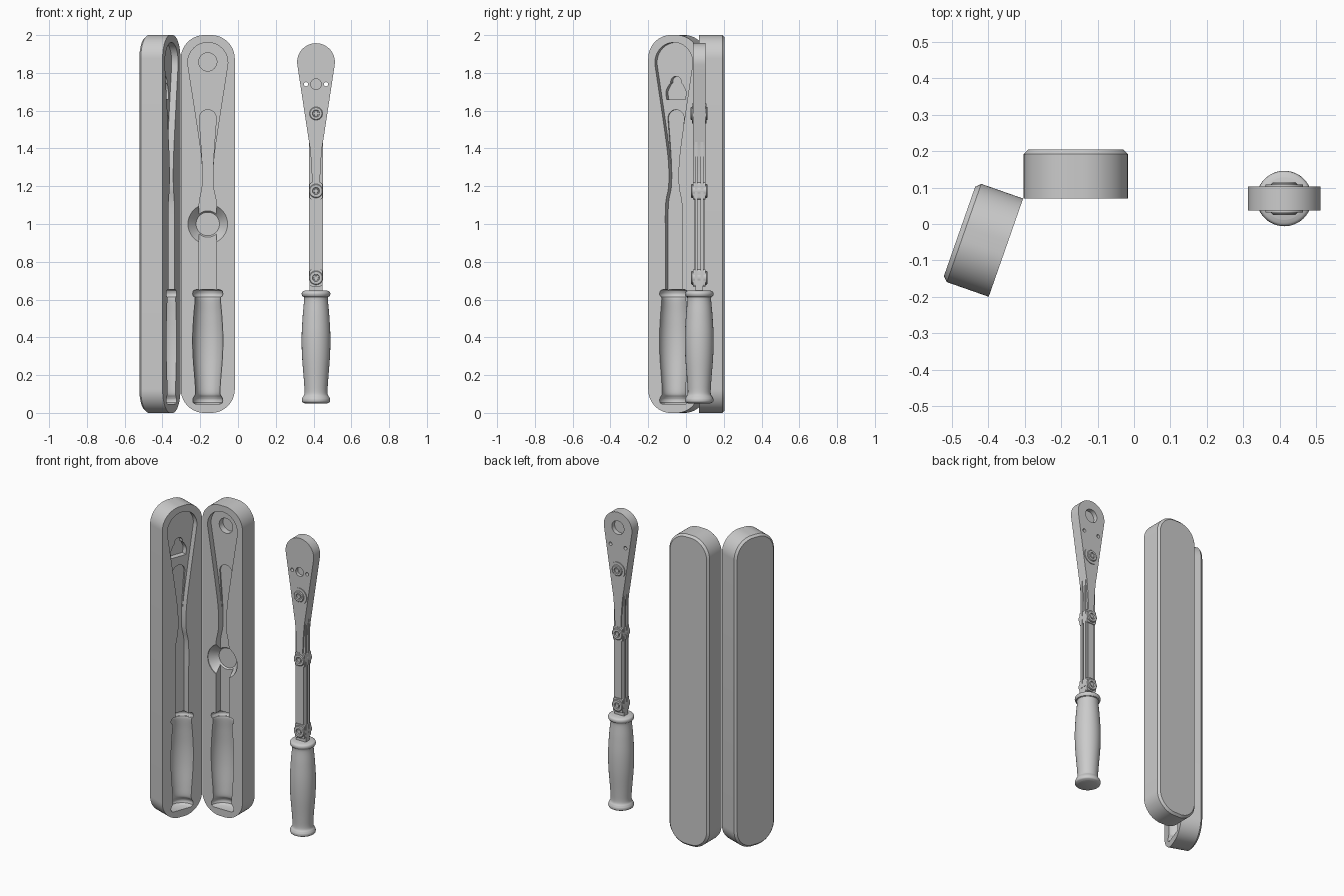
import bpy, bmesh, math
from mathutils import Vector, Matrix

if "Cube" in bpy.data.objects:
    bpy.data.objects.remove(bpy.data.objects["Cube"])


def make(name, bm):
    bmesh.ops.remove_doubles(bm, verts=bm.verts, dist=1e-5)
    bmesh.ops.recalc_face_normals(bm, faces=bm.faces)
    me = bpy.data.meshes.new(name)
    bm.to_mesh(me)
    bm.free()
    ob = bpy.data.objects.new(name, me)
    bpy.context.collection.objects.link(ob)
    return ob


def loft(name, rings, caps=True):
    bm = bmesh.new()
    rows = [[bm.verts.new(p) for p in r] for r in rings]
    n = len(rows[0])
    for a, b in zip(rows, rows[1:]):
        for i in range(n):
            bm.faces.new((a[i], a[(i + 1) % n], b[(i + 1) % n], b[i]))
    if caps:
        bm.faces.new(rows[0])
        bm.faces.new(rows[-1])
    return make(name, bm)


def prism(name, pts, y0, y1):
    return loft(name, [[(x, y, z) for x, z in pts] for y in (y0, y1)])


def box(name, x0, x1, y0, y1, z0, z1):
    return prism(name, [(x0, z0), (x1, z0), (x1, z1), (x0, z1)], y0, y1)


def lathe(name, prof, axis='Z', centre=(0, 0, 0), n=48):
    rings = []
    for r, h in prof:
        ring = []
        for i in range(n):
            a = 2 * math.pi * i / n
            c, s = r * math.cos(a), r * math.sin(a)
            p = (c, s, h) if axis == 'Z' else (c, h, s)
            ring.append(Vector(p) + Vector(centre))
        rings.append(ring)
    return loft(name, rings, caps=False)


def cyl(name, r, y0, y1, x, z):
    return lathe(name, [(0, y0), (r, y0), (r, y1), (0, y1)], 'Y', (x, 0, z))


def smooth(pts, steps=6):
    # Catmull-Rom through the points
    p = [Vector(q) for q in [pts[0], *pts, pts[-1]]]
    out = []
    for a, b, c, d in zip(p, p[1:], p[2:], p[3:]):
        for k in range(steps):
            t = k / steps
            out.append(0.5 * (2 * b + (c - a) * t + (2 * a - 5 * b + 4 * c - d) * t * t
                              + (3 * b - a - 3 * c + d) * t ** 3))
    return [tuple(v) for v in out] + [tuple(p[-1])]


def paddle(side, r, zc, tilt, n=28):
    # symmetric outline: side curve of (half width, z), closed by an arc
    side = smooth(side + [(r * math.cos(tilt), zc - r * math.sin(tilt))])
    arc = []
    for i in range(1, n):
        a = -tilt + (math.pi + 2 * tilt) * i / n
        arc.append((r * math.cos(a), zc + r * math.sin(a)))
    return side + arc + [(-x, z) for x, z in reversed(side)]


def rounded_rect(hw, z0, z1, r, n=16):
    pts = []
    for cx, cz, a0 in ((hw - r, z0 + r, -90), (hw - r, z1 - r, 0),
                       (r - hw, z1 - r, 90), (r - hw, z0 + r, 180)):
        for i in range(n + 1):
            a = math.radians(a0 + 90 * i / n)
            pts.append((cx + r * math.cos(a), cz + r * math.sin(a)))
    return pts


def cut(ob, cutters):
    bpy.context.view_layer.objects.active = ob
    for c in cutters:
        m = ob.modifiers.new('cut', 'BOOLEAN')
        m.operation, m.solver, m.object = 'DIFFERENCE', 'EXACT', c
        bpy.ops.object.modifier_apply(modifier=m.name)
        bpy.data.objects.remove(c)


def grip_profile(grow):
    p = smooth([(0.058, 0.05), (0.073, 0.058), (0.075, 0.072), (0.070, 0.084), (0.061, 0.105),
                (0.064, 0.17), (0.074, 0.30), (0.076, 0.41), (0.070, 0.52), (0.063, 0.605),
                (0.072, 0.618), (0.076, 0.63), (0.072, 0.642), (0.058, 0.648)])
    p = [(r + grow, z + grow * (-1 if z < 0.06 else 1 if z > 0.64 else 0)) for r, z in p]
    return [(0, p[0][1])] + p + [(0, p[-1][1])]


# Case halves: shell with a chamfered back and pockets for the tool
def case_half(name, extra):
    rings = []
    for y, d in ((0, 0), (0.122, 0), (0.135, 0.013)):
        rings.append([(x, y, z) for x, z in rounded_rect(0.143 - d, d, 2 - d, 0.125 - d)])
    ob = loft(name, rings)
    head = paddle([(0.026, 1.19), (0.03, 1.33), (0.052, 1.5)], 0.106, 1.855, 0.15)
    shaft = paddle([(0.047, 0.62), (0.047, 0.9), (0.046, 1.10), (0.029, 1.20), (0.029, 1.33)],
                   0.045, 1.56, 0.1)
    cut(ob, [lathe('grip_pocket', grip_profile(0.004)),
             prism('head_pocket', head, -0.03, 0.036),
             prism('shaft_pocket', shaft, -0.04, 0.046)] + extra)
    return ob


right = case_half('case_right_half', [
    cyl('drive_pocket', 0.048, -0.05, 0.075, 0, 1.858),
    lathe('finger_recess', [(0, -0.02), (0.105, -0.02), (0.105, 0.004), (0.062, 0.055), (0, 0.055)],
          'Y', (0, 0, 1.0))])
right.location = (-0.16, 0.07, 0)

lever = paddle([(0.052, 1.66), (0.056, 1.70), (0.040, 1.735)], 0.03, 1.752, 0.2)
left = case_half('case_left_half', [prism('lever_pocket', lever, -0.05, 0.07)])
left.location = (-0.352, -0.065, 0)
left.rotation_euler.z = math.radians(70.7)

# Tool: grip
tool = [lathe('grip', grip_profile(0))]
# Tool: paddle head with drive hole, lever hole and screw holes
head = prism('ratchet_head', paddle([(0.022, 1.17), (0.023, 1.28), (0.032, 1.40), (0.044, 1.48)],
                                    0.1, 1.857, 0.15), -0.033, 0.033)
cut(head, [cyl('front_hole', 0.028, -0.06, -0.012, 0, 1.74),
           cyl('drive_hole', 0.043, 0.005, 0.06, 0, 1.858)]
    + [cyl('screw_hole', 0.011, -0.06, 0.06, x, 1.74) for x in (-0.053, 0.053)])
tool.append(head)
# Tool: shaft core and paired rails leaving a slot along each side
tool.append(box('shaft_core', -0.023, 0.023, -0.028, 0.028, 0.68, 1.18))
tool.append(box('shaft_neck', -0.034, 0.034, -0.019, 0.019, 0.64, 0.70))
for sx in (-1, 1):
    for sy in (-1, 1):
        tool.append(box('shaft_rail', *sorted((sx * 0.015, sx * 0.037)),
                        *sorted((sy * 0.008, sy * 0.022)), 0.70, 1.17))
        tool.append(prism('fork_arm', [(sx * 0.012, 1.17), (sx * 0.036, 1.17), (sx * 0.036, 1.40),
                                       (sx * 0.037, 1.46), (sx * 0.012, 1.46)],
                          *sorted((sy * 0.008, sy * 0.023))))


# Tool: round pivots with a stepped screw on both sides
def pivot(name, z, r, top):
    p = [(0, top - 0.003), (0.011, top - 0.003), (0.012, top - 0.008), (0.017, top - 0.008),
         (0.019, top), (r - 0.004, top), (r, top - 0.004)]
    tool.append(lathe(name, p + [(a, -b) for a, b in reversed(p)], 'Y', (0, 0, z)))


pivot('head_pivot', 1.585, 0.035, 0.045)
tool.append(cyl('head_pivot_washer', 0.052, -0.038, 0.038, 0, 1.585))
for z in (1.175, 0.715):
    pivot('shaft_pivot', z, 0.037, 0.043)
    tool.append(prism('pivot_block', rounded_rect(0.034, z - 0.045, z + 0.045, 0.012, 4),
                      -0.034, 0.034))

for ob in tool:
    ob.location = (0.413, 0.07, 0)

# Smooth curved walls, keep edges crisp
bpy.ops.object.select_all(action='DESELECT')
for ob in [left, right] + tool:
    ob.select_set(True)
    bpy.context.view_layer.objects.active = ob
bpy.ops.object.shade_smooth_by_angle(angle=math.radians(30))
